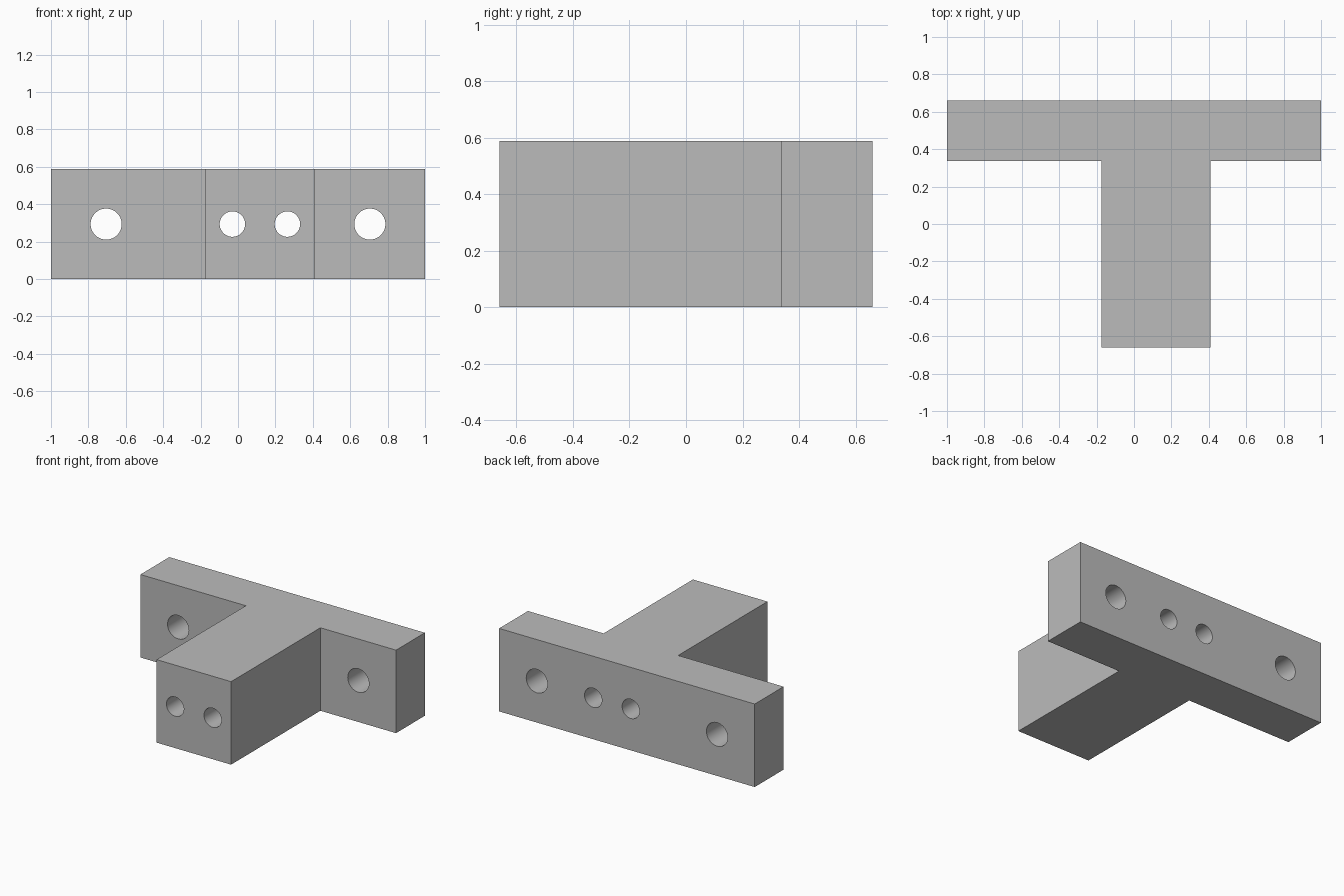
import bpy
import bmesh
from math import radians

cube = bpy.data.objects.get("Cube")
if cube:
    bpy.data.objects.remove(cube, do_unlink=True)

HEIGHT = 0.587
BACK, STEP, FRONT = 0.66, 0.338, -0.66
STEM_RIGHT, STEM_LEFT = -0.175, 0.408

grey = bpy.data.materials.new("plain_grey")
grey.use_nodes = True
colour = (0.5, 0.5, 0.5, 1)
grey.diffuse_color = colour
grey.node_tree.nodes["Principled BSDF"].inputs["Base Color"].default_value = colour


def bore(target, name, x, radius):
    """Cut a round hole through the target from front to back."""
    bpy.ops.mesh.primitive_cylinder_add(
        vertices=64, radius=radius, depth=2,
        location=(x, 0, HEIGHT / 2), rotation=(radians(90), 0, 0))
    cutter = bpy.context.object
    cutter.name = name
    cutter.data.materials.append(grey)
    cutter.hide_render = True
    cut = target.modifiers.new(name, 'BOOLEAN')
    cut.operation = 'DIFFERENCE'
    cut.solver = 'EXACT'
    cut.object = cutter
    return cutter


# T-shaped outline extruded upward
outline = [(-1, BACK), (-1, STEP), (STEM_RIGHT, STEP), (STEM_RIGHT, FRONT),
           (STEM_LEFT, FRONT), (STEM_LEFT, STEP), (1, STEP), (1, BACK)]
bm = bmesh.new()
base = bm.faces.new([bm.verts.new((x, y, 0)) for x, y in outline])
walls = bmesh.ops.extrude_face_region(bm, geom=[base])
top = [v for v in walls["geom"] if isinstance(v, bmesh.types.BMVert)]
bmesh.ops.translate(bm, verts=top, vec=(0, 0, HEIGHT))
bmesh.ops.recalc_face_normals(bm, faces=bm.faces)
mesh = bpy.data.meshes.new("t_bracket")
bm.to_mesh(mesh)
bm.free()
mesh.materials.append(grey)
bracket = bpy.data.objects.new("t_bracket", mesh)
bpy.context.collection.objects.link(bracket)

# Two large mounting holes in the wings, two smaller bores along the stem
cutters = [bore(bracket, "right_wing_hole", -0.705, 0.083),
           bore(bracket, "left_wing_hole", 0.705, 0.083),
           bore(bracket, "right_stem_bore", -0.03, 0.068),
           bore(bracket, "left_stem_bore", 0.264, 0.068)]

# Apply the cuts, drop the cutters and smooth only the bores
bpy.ops.object.select_all(action='DESELECT')
bracket.select_set(True)
bpy.context.view_layer.objects.active = bracket
for modifier in list(bracket.modifiers):
    bpy.ops.object.modifier_apply(modifier=modifier.name)
for cutter in cutters:
    bpy.data.objects.remove(cutter, do_unlink=True)
bpy.ops.object.shade_smooth_by_angle(angle=radians(30))
